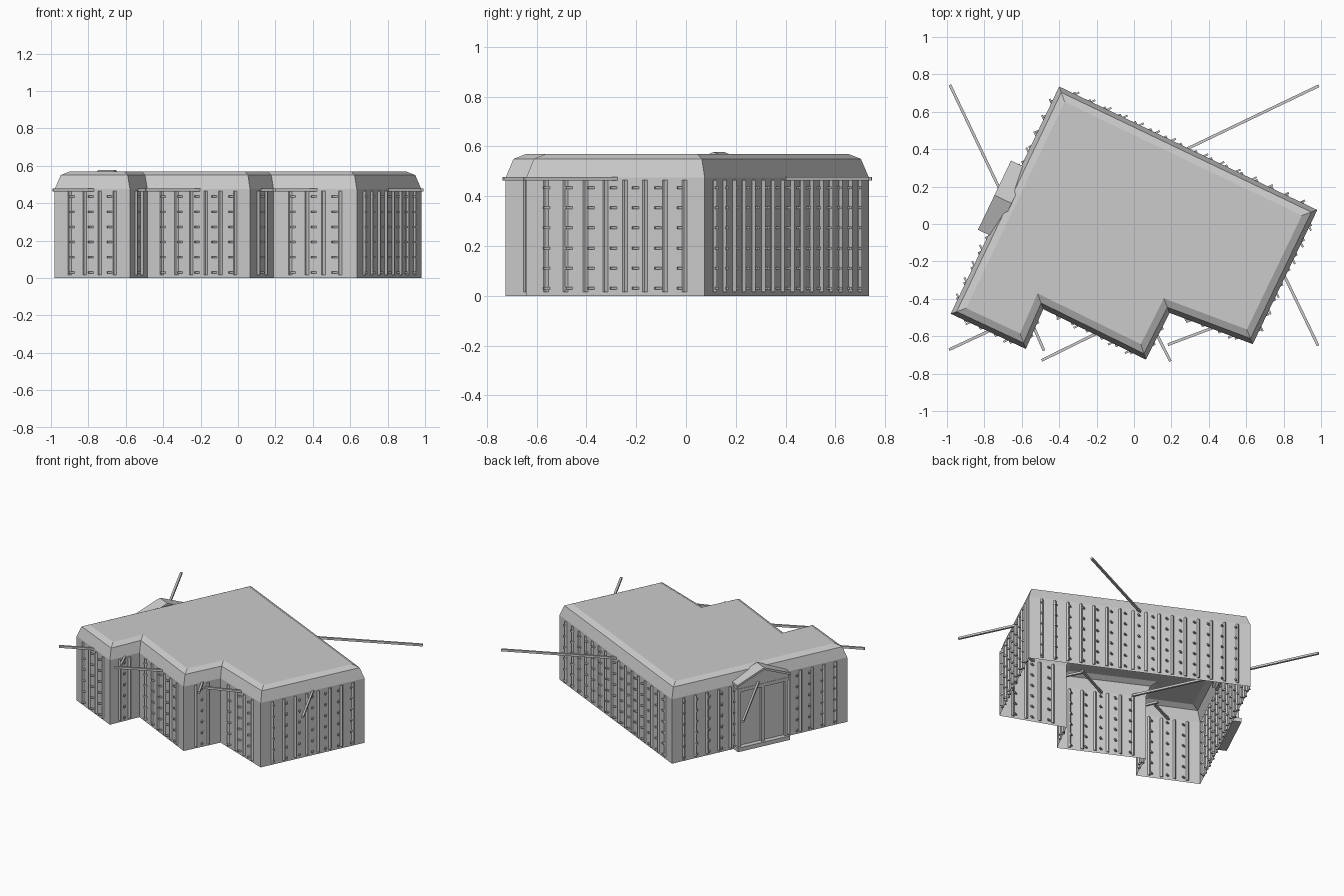
import bpy, bmesh, math
from mathutils import Vector, Matrix

if "Cube" in bpy.data.objects:
    bpy.data.objects.remove(bpy.data.objects["Cube"])

GREY = (0.6, 0.6, 0.6, 1)
mat = bpy.data.materials.new("plain grey")
mat.use_nodes = True
mat.diffuse_color = GREY
bsdf = next(n for n in mat.node_tree.nodes if n.type == 'BSDF_PRINCIPLED')
bsdf.inputs["Base Color"].default_value = GREY

# Building footprint, counter-clockwise
PLAN = [Vector(p) for p in [(-0.40, 0.735), (-0.98, -0.48), (-0.578, -0.668), (-0.485, -0.455),
                            (0.064, -0.725), (0.19, -0.475), (0.635, -0.642), (0.98, 0.075)]]
EAVE = 0.475


def finish(bm, name, matrix=None):
    mesh = bpy.data.meshes.new(name)
    bm.to_mesh(mesh)
    bm.free()
    mesh.materials.append(mat)
    obj = bpy.data.objects.new(name, mesh)
    if matrix:
        obj.matrix_world = matrix
    bpy.context.collection.objects.link(obj)
    return obj


def add_box(bm, centre, size, angle=0):
    m = Matrix.Translation(centre) @ Matrix.Rotation(angle, 4, 'Z') @ Matrix.Diagonal((*size, 1))
    bmesh.ops.create_cube(bm, size=1, matrix=m)


def inset_plan(dist):
    """Footprint moved inwards with mitred corners."""
    out = []
    for i, p in enumerate(PLAN):
        d1 = (p - PLAN[i - 1]).normalized()
        d2 = (PLAN[(i + 1) % len(PLAN)] - p).normalized()
        n1, n2 = Vector((-d1.y, d1.x)), Vector((-d2.y, d2.x))
        out.append(p + (n1 + n2) * dist / (1 + n1.dot(n2)))
    return out


# Open-bottomed walls with a bevelled flat roof
bm = bmesh.new()
rings = []
for dist, z in [(0, 0), (0, EAVE), (0.024, 0.55), (0.062, 0.57)]:
    rings.append([bm.verts.new((p.x, p.y, z)) for p in inset_plan(dist)])
for low, high in zip(rings, rings[1:]):
    for i in range(len(low)):
        j = (i + 1) % len(low)
        bm.faces.new((low[i], low[j], high[j], high[i]))
bm.faces.new(rings[-1])
finish(bm, "walls_and_roof")

# Posts, short rungs and one long rail on every wall
posts, rungs, rails = bmesh.new(), bmesh.new(), bmesh.new()
for i, a in enumerate(PLAN):
    b = PLAN[(i + 1) % len(PLAN)]
    run = b - a
    turn = -math.atan2(run.y, run.x)
    count = round(run.length / 0.09)
    for k in range(1, count):
        p = a + run * k / count
        add_box(posts, (p.x, p.y, 0.24), (0.016, 0.016, 0.45), turn)
    for k in range(1, count - 1):
        p = a + run * k / (count - 1)
        for row in range(6):
            add_box(rungs, (p.x, p.y, 0.03 + 0.081 * row), (0.045, 0.01, 0.01), turn)
    mid = (a + b) / 2
    add_box(rails, (mid.x, mid.y, 0.47), (run.length + 0.02, 0.015, 0.015), turn)
finish(posts, "wall_posts")
finish(rungs, "wall_rungs")
finish(rails, "top_rails")

# Entrance on the long side wall: local x along the wall, -y outwards
a, b = PLAN[0], PLAN[1]
mid = (a + b) / 2
place = Matrix.Translation((mid.x, mid.y, 0)) @ Matrix.Rotation(
    math.atan2(b.y - a.y, b.x - a.x), 4, 'Z')
HALF = 0.2

bm = bmesh.new()
for x in (-0.18, 0, 0.18):
    add_box(bm, (x, -0.022, 0.235), (0.022, 0.044, 0.41))
add_box(bm, (0, -0.024, 0.445), (2 * HALF - 0.01, 0.048, 0.025))
finish(bm, "door_frame", place)

bm = bmesh.new()
for x in (-0.09, 0.09):
    add_box(bm, (x, -0.012, 0.235), (0.16, 0.024, 0.41))
finish(bm, "double_doors", place)

bm = bmesh.new()
add_box(bm, (0, -0.03, 0.015), (2 * HALF, 0.06, 0.03))
finish(bm, "door_step", place)


def prism(name, profile, y0, y1):
    bm = bmesh.new()
    face = bm.faces.new([bm.verts.new((x, y0, z)) for x, z in profile])
    ext = bmesh.ops.extrude_face_region(bm, geom=[face])
    verts = [v for v in ext["geom"] if isinstance(v, bmesh.types.BMVert)]
    bmesh.ops.translate(bm, verts=verts, vec=(0, y1 - y0, 0))
    bmesh.ops.recalc_face_normals(bm, faces=bm.faces)
    finish(bm, name, place)


# Shallow gable canopy above the doors
prism("canopy_gable", [(-HALF, 0.457), (HALF, 0.457), (HALF, 0.48), (0, 0.56), (-HALF, 0.48)],
      -0.045, 0.02)
prism("canopy_roof", [(-HALF - 0.005, 0.478), (0, 0.562), (HALF + 0.005, 0.478),
                      (HALF + 0.005, 0.494), (0, 0.578), (-HALF - 0.005, 0.494)], -0.062, 0.04)
